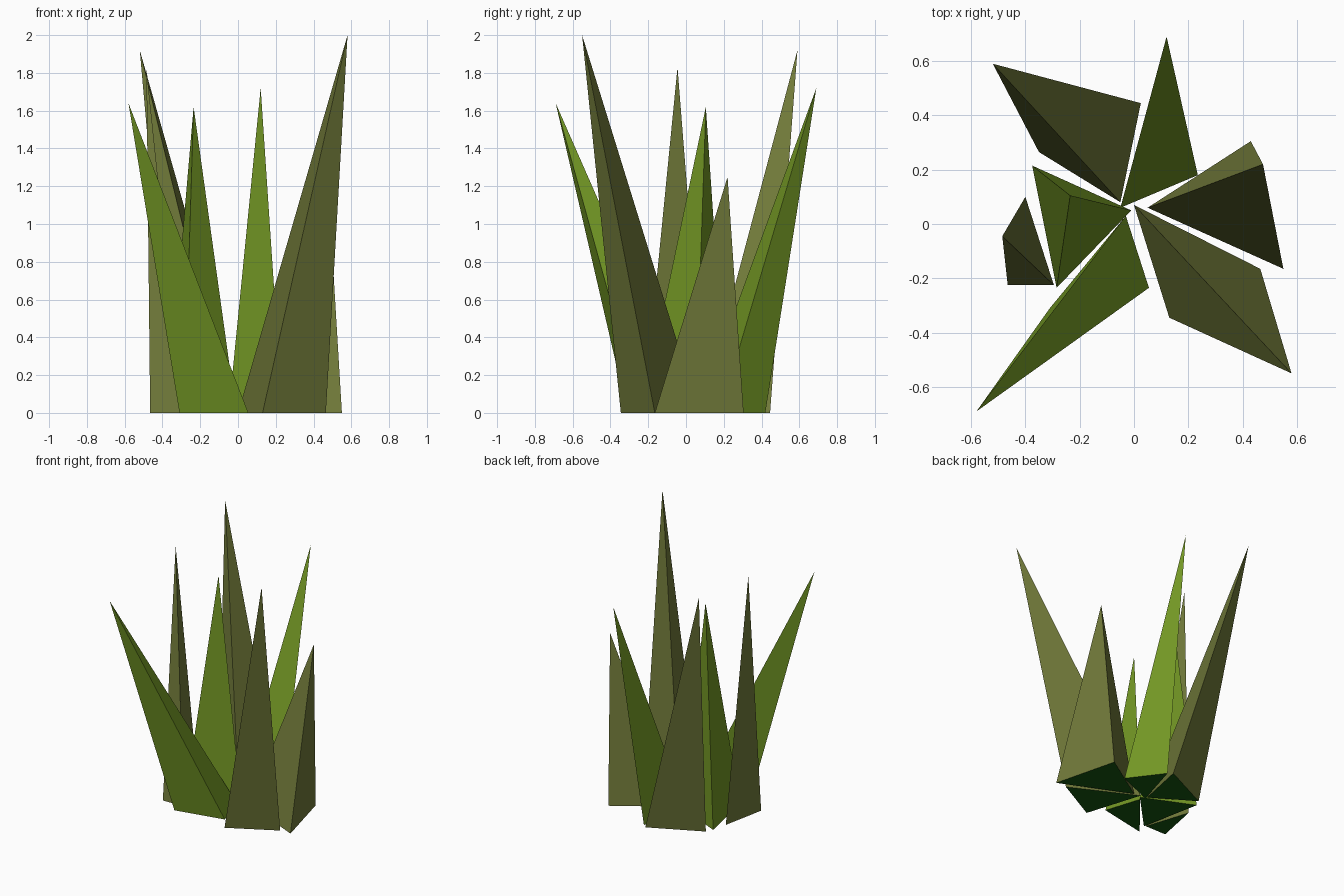
import bpy, bmesh

if "Cube" in bpy.data.objects:
    bpy.data.objects.remove(bpy.data.objects["Cube"])


def material(name, color):
    m = bpy.data.materials.new(name)
    m.diffuse_color = (*color, 1.0)
    m.use_nodes = True
    m.node_tree.nodes["Principled BSDF"].inputs["Base Color"].default_value = m.diffuse_color
    return m


green = material("leaf_green", (0.17, 0.31, 0.018))
olive = material("leaf_olive", (0.165, 0.195, 0.042))
root = material("root_green", (0.008, 0.09, 0.005))


def blade(name, mat, tip, base):
    """Three-sided spike: flat triangular foot rising to a leaning tip."""
    bm = bmesh.new()
    foot = [bm.verts.new((x, y, 0)) for x, y in base]
    top = bm.verts.new(tip)
    bm.faces.new(foot).material_index = 1
    for i in range(3):
        bm.faces.new((foot[i], foot[(i + 1) % 3], top))
    bmesh.ops.recalc_face_normals(bm, faces=bm.faces)
    mesh = bpy.data.meshes.new(name)
    bm.to_mesh(mesh)
    bm.free()
    mesh.materials.append(mat)
    mesh.materials.append(root)
    bpy.context.collection.objects.link(bpy.data.objects.new(name, mesh))


# Green blades
blade("back_green_blade", green, (0.12, 0.69, 1.72),
      [(-0.05, 0.06), (0.235, 0.18), (0.055, 0.42)])
blade("left_green_blade", green, (-0.235, 0.105, 1.62),
      [(-0.01, 0.05), (-0.375, 0.215), (-0.285, -0.235)])
blade("front_green_blade", green, (-0.58, -0.69, 1.64),
      [(-0.03, 0.03), (-0.31, -0.31), (0.055, -0.235)])

# Olive blades
blade("back_left_olive_blade", olive, (-0.52, 0.59, 1.92),
      [(-0.05, 0.08), (0.025, 0.445), (-0.35, 0.265)])
blade("front_right_olive_blade", olive, (0.58, -0.55, 2.0),
      [(0.0, 0.07), (0.13, -0.345), (0.465, -0.165)])
blade("right_olive_blade", olive, (0.475, 0.22, 1.25),
      [(0.05, 0.06), (0.55, -0.165), (0.43, 0.305)])
blade("left_olive_blade", olive, (-0.485, -0.045, 1.83),
      [(-0.40, 0.10), (-0.465, -0.225), (-0.295, -0.225)])
